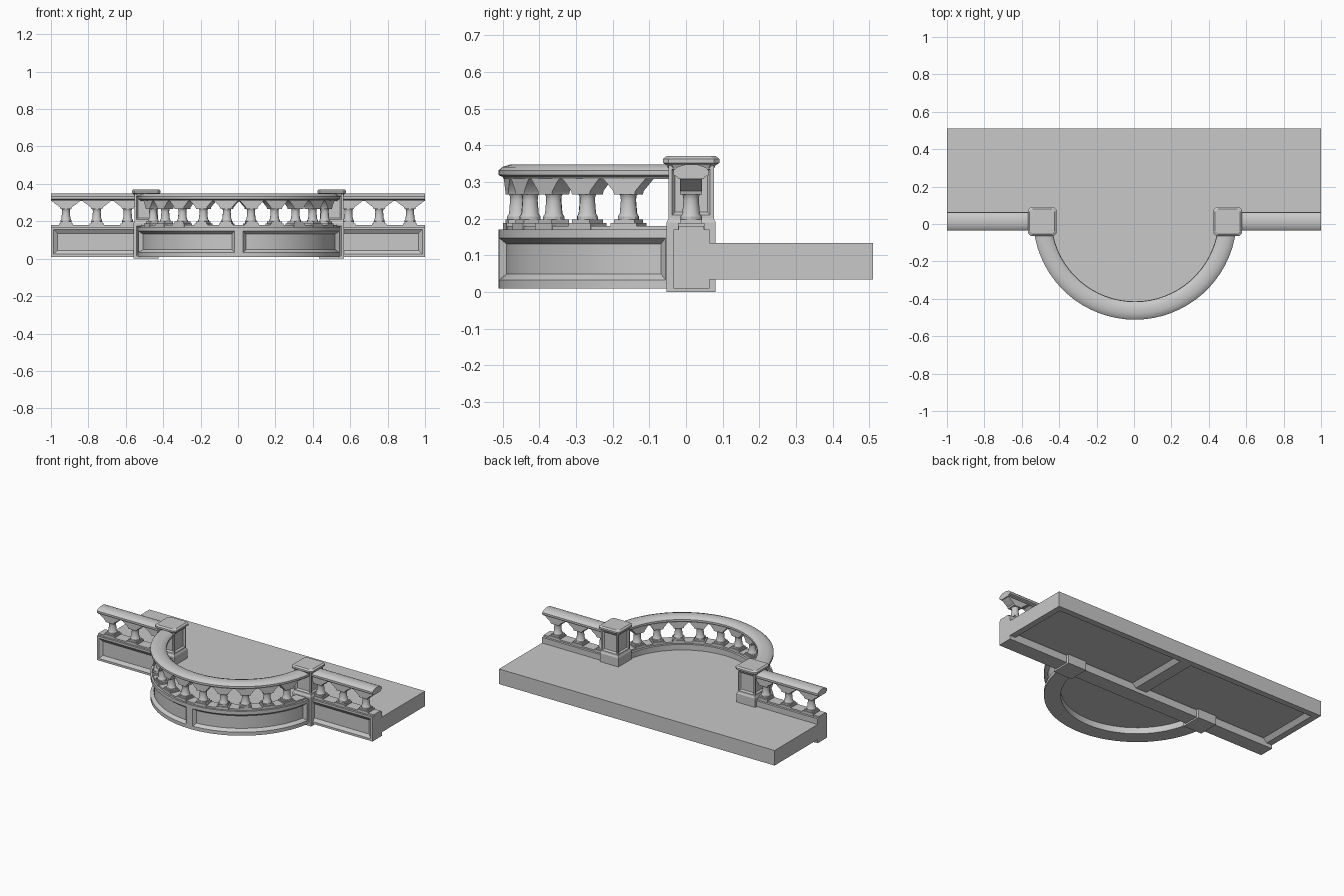
import bpy, bmesh, math
from mathutils import Matrix, Vector

if "Cube" in bpy.data.objects:
    bpy.data.objects.remove(bpy.data.objects["Cube"], do_unlink=True)

stone = bpy.data.materials.new("grey stone")
stone.use_nodes = True
GREY = (0.58, 0.58, 0.58, 1)
stone.diffuse_color = GREY
stone.node_tree.nodes["Principled BSDF"].inputs["Base Color"].default_value = GREY

ROW_Y = 0.014      # centre line of straight balustrades and posts
POST_X = 0.496
ARC_X = 0.005      # centre of the bay's curve
ARC_Y = 0.033
ARC_R = 0.4965


def finish(bm, name, smooth=False):
    bmesh.ops.recalc_face_normals(bm, faces=bm.faces)
    mesh = bpy.data.meshes.new(name)
    bm.to_mesh(mesh)
    bm.free()
    mesh.materials.append(stone)
    ob = bpy.data.objects.new(name, mesh)
    bpy.context.collection.objects.link(ob)
    if smooth:
        bpy.ops.object.select_all(action='DESELECT')
        ob.select_set(True)
        bpy.context.view_layer.objects.active = ob
        bpy.ops.object.shade_smooth_by_angle(angle=math.radians(30))
    return ob


def loft(bm, rings):
    """Skin a list of closed point rings and cap both ends."""
    loops = [[bm.verts.new(p) for p in ring] for ring in rings]
    n = len(loops[0])
    for a, b in zip(loops, loops[1:]):
        for i in range(n):
            j = (i + 1) % n
            bm.faces.new((a[i], a[j], b[j], b[i]))
    bm.faces.new(loops[0])
    bm.faces.new(loops[-1])
    bmesh.ops.recalc_face_normals(bm, faces=bm.faces)
    bm.normal_update()


def box(bm, x0, x1, y0, y1, z0, z1):
    loft(bm, [[(x0, y0, z), (x1, y0, z), (x1, y1, z), (x0, y1, z)] for z in (z0, z1)])


def straight_frames(x0, x1):
    return [lambda d, z, x=x: (x, ROW_Y - d, z) for x in (x0, x1)]


def arc_point(a, d, z):
    return (ARC_X + (ARC_R + d) * math.sin(a), ARC_Y - (ARC_R + d) * math.cos(a), z)


def arc_frames(limit, steps=32):
    angles = [math.radians(limit * (2 * i / steps - 1)) for i in range(steps + 1)]
    return [lambda d, z, a=a: arc_point(a, d, z) for a in angles]


def sweep(bm, profile, frames):
    loft(bm, [[f(d, z) for d, z in profile] for f in frames])


def sink_panel(bm, faces, lip, slope, depth):
    bmesh.ops.inset_region(bm, faces=faces, thickness=lip, use_even_offset=True)
    bmesh.ops.inset_region(bm, faces=faces, thickness=slope, depth=-depth, use_even_offset=True)


def sink_each(bm, faces, lip, slope, depth):
    for thick, sink in ((lip, 0), (slope, -depth)):
        bmesh.ops.inset_individual(bm, faces=faces, thickness=thick, depth=sink,
                                   use_even_offset=True)


# Profiles: distance outward from the centre line, height
WALL = [(-0.05, 0.01), (0.048, 0.01), (0.048, 0.17), (-0.05, 0.17)]
KERB = [(-0.035, 0.165), (0.035, 0.165), (0.035, 0.18), (-0.035, 0.18)]
HALF_RAIL = [(0.034, 0.308), (0.037, 0.314), (0.048, 0.319), (0.048, 0.332),
             (0.038, 0.341), (0.016, 0.348)]
RAIL = HALF_RAIL + [(-d, z) for d, z in reversed(HALF_RAIL)]


def baluster(name, x, y, turn, reach):
    """Plinth, round shaft and a flared corbel carrying the rail."""
    bm = bmesh.new()
    box(bm, -0.038, 0.038, -0.036, 0.036, 0.165, 0.188)
    box(bm, -0.03, 0.03, -0.03, 0.03, 0.188, 0.198)
    shaft = [(0.029, 0.198), (0.029, 0.206), (0.024, 0.214), (0.021, 0.25),
             (0.022, 0.262), (0.026, 0.268)]
    loft(bm, [[(r * math.cos(k * math.pi / 6), r * math.sin(k * math.pi / 6), z)
               for k in range(12)] for r, z in shaft])
    half = [(0.03, 0.266), (0.033, 0.276), (reach * 0.82, 0.3), (reach, 0.312)]
    outline = half + [(-px, z) for px, z in reversed(half)]
    loft(bm, [[(px, py, z) for px, z in outline] for py in (-0.03, 0.03)])
    bm.transform(Matrix.Translation((x, y, 0)) @ Matrix.Rotation(turn, 4, 'Z'))
    finish(bm, name, smooth=True)


# Floor slab with two sunken panels underneath
bm = bmesh.new()
box(bm, -1, 1, 0.0, 0.51, 0.034, 0.133)
bmesh.ops.bisect_plane(bm, geom=bm.verts[:] + bm.edges[:] + bm.faces[:],
                       plane_co=(0, 0, 0), plane_no=(1, 0, 0))
bm.normal_update()
sink_each(bm, [f for f in bm.faces if f.normal.z < -0.9], 0.04, 0.025, 0.025)
finish(bm, "floor_slab")

# Beam under the floor between the posts
bm = bmesh.new()
box(bm, -POST_X, POST_X, ROW_Y - 0.048, ROW_Y + 0.05, 0.01, 0.12)
finish(bm, "threshold_beam")

# Half-round bay floor
bm = bmesh.new()
edge = [f(-0.04, 0) for f in arc_frames(88)]
loft(bm, [[(x, y, z) for x, y, _ in edge] for z in (0.05, 0.133)])
finish(bm, "bay_floor")

# Curved bay wall with two sunken panels
bm = bmesh.new()
sweep(bm, WALL, arc_frames(83))
centre = Vector((ARC_X, ARC_Y))
outer = [f for f in bm.faces if len(f.verts) == 4 and abs(f.normal.z) < 0.1
         and (f.calc_center_median().xy - centre).length > ARC_R + 0.03]
for side in (-1, 1):
    panel = [f for f in outer if (f.calc_center_median().x - ARC_X) * side > 0]
    sink_panel(bm, panel, 0.023, 0.016, 0.02)
finish(bm, "bay_wall", smooth=True)

# Curved kerb, handrail and balusters
for name, profile in (("bay_kerb", KERB), ("bay_handrail", RAIL)):
    bm = bmesh.new()
    sweep(bm, profile, arc_frames(83))
    finish(bm, name, smooth=True)
for i in range(10):
    a = math.radians(15 * i - 67.5)
    x, y, _ = arc_point(a, 0, 0)
    baluster("bay_baluster", x, y, a, 0.066)

# Both sides: straight balustrade and post
for side, label in ((1, "left"), (-1, "right")):
    bm = bmesh.new()
    sweep(bm, WALL, straight_frames(side * 0.5, side))
    sink_panel(bm, [f for f in bm.faces if f.normal.y < -0.9], 0.014, 0.02, 0.014)
    finish(bm, label + "_wall")

    for name, profile in (("_kerb", KERB), ("_handrail", RAIL)):
        bm = bmesh.new()
        sweep(bm, profile, straight_frames(side * 0.53, side))
        finish(bm, label + name, smooth=True)
    for k in range(3):
        baluster(label + "_baluster", side * (0.59 + 0.165 * k), ROW_Y, 0, 0.08)

    # Post: base, panelled shaft, chamfered cap
    px = ARC_X + side * POST_X
    bm = bmesh.new()
    h = 0.067
    box(bm, px - h, px + h, ROW_Y - h, ROW_Y + h, 0.0, 0.19)
    sink_panel(bm, [f for f in bm.faces if f.normal.y < -0.9], 0.014, 0.008, 0.01)
    finish(bm, label + "_post_base")

    bm = bmesh.new()
    corners = ((-1, -1), (1, -1), (1, 1), (-1, 1))
    loft(bm, [[(px + sx * r, ROW_Y + sy * r, z) for sx, sy in corners]
              for r, z in ((0.067, 0.19), (0.062, 0.2), (0.062, 0.345))])
    sink_each(bm, [f for f in bm.faces if abs(f.normal.z) < 0.05], 0.01, 0.008, 0.01)
    finish(bm, label + "_post_shaft")

    bm = bmesh.new()
    rings = []
    for r, z in ((0.063, 0.338), (0.067, 0.346), (0.077, 0.352), (0.077, 0.363), (0.067, 0.371)):
        c = r - 0.015
        rings.append([(px + u, ROW_Y + v, z) for u, v in
                      ((-c, -r), (c, -r), (r, -c), (r, c), (c, r), (-c, r), (-r, c), (-r, -c))])
    loft(bm, rings)
    finish(bm, label + "_post_cap")
